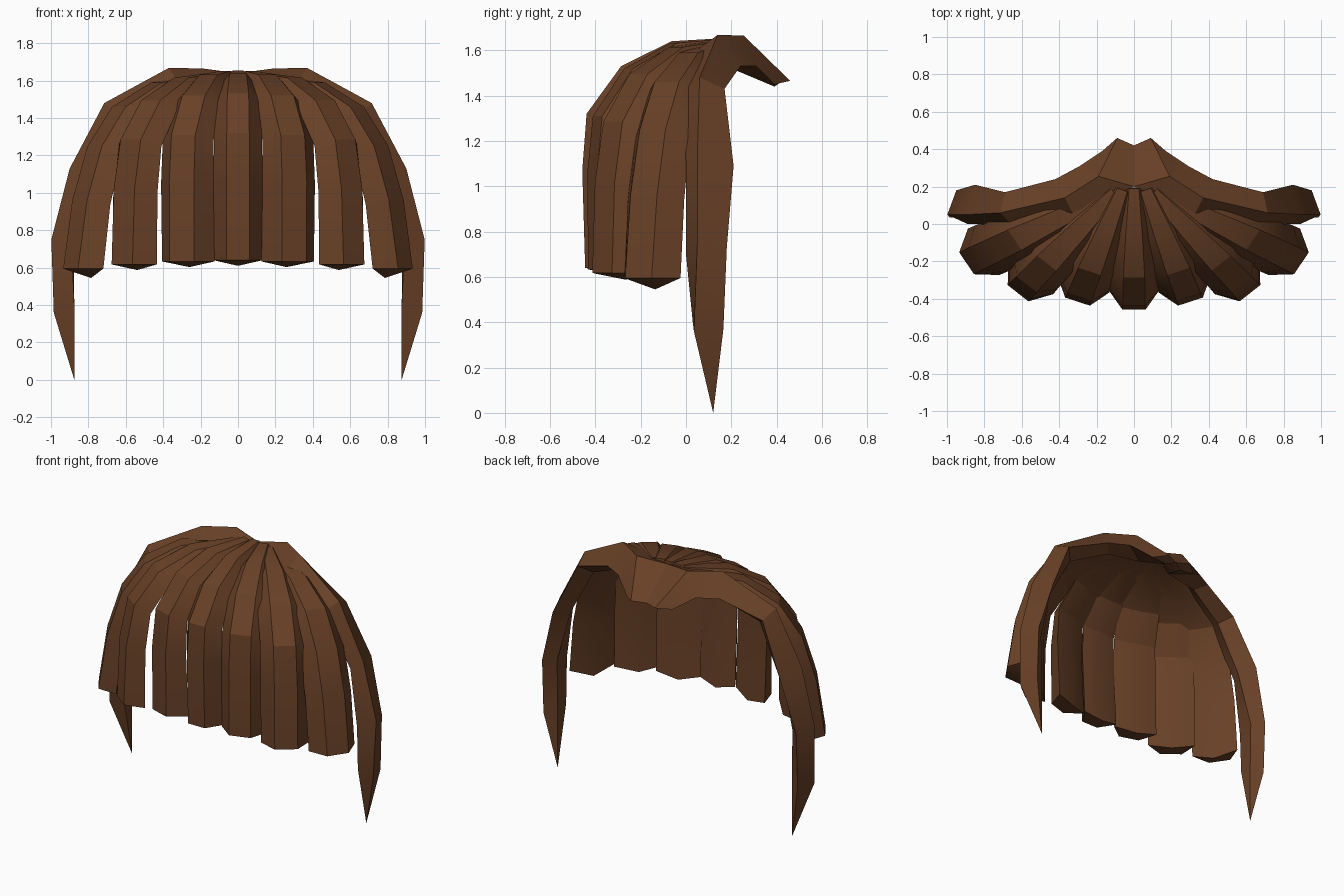
import bpy, bmesh, math
from mathutils import Vector

if "Cube" in bpy.data.objects:
    bpy.data.objects.remove(bpy.data.objects["Cube"])

brown = bpy.data.materials.new("hair brown")
brown.diffuse_color = (0.14, 0.052, 0.02, 1)
brown.use_nodes = True
brown.node_tree.nodes["Principled BSDF"].inputs["Base Color"].default_value = brown.diffuse_color


def loft(name, rings):
    """Skin a list of closed rings; a one-point ring makes a tip."""
    bm = bmesh.new()
    rows = [[bm.verts.new(p) for p in r] for r in rings]
    for a, b in zip(rows, rows[1:]):
        n = len(a)
        for i in range(n):
            j = (i + 1) % n
            if len(b) == 1:
                bm.faces.new((a[i], a[j], b[0]))
            else:
                bm.faces.new((a[i], a[j], b[j], b[i]))
    bm.faces.new(rows[0])
    if len(rows[-1]) > 2:
        # end cap fanned around the low inner point
        e = rows[-1]
        for i in range(1, len(e) - 1):
            bm.faces.new((e[0], e[i], e[i + 1]))
    bmesh.ops.recalc_face_normals(bm, faces=bm.faces)
    me = bpy.data.meshes.new(name)
    bm.to_mesh(me)
    bm.free()
    me.materials.append(brown)
    ob = bpy.data.objects.new(name, me)
    bpy.context.collection.objects.link(ob)
    bpy.ops.object.select_all(action='DESELECT')
    ob.select_set(True)
    bpy.context.view_layer.objects.active = ob
    bpy.ops.object.shade_smooth_by_angle(angle=math.radians(25))


def mix(a, b, t):
    return a + (b - a) * t


# reach and height of the outer ridge, for the middle and the outermost strand
REACH_MID = [0.0, 0.40, 0.75, 0.99, 1.02, 1.0]
REACH_SIDE = [0.08, 0.43, 0.68, 0.84, 0.94, 1.0]
Z_MID = [1.655, 1.64, 1.53, 1.32, 1.07, 0.64]
Z_SIDE = [1.635, 1.59, 1.46, 1.25, 0.96, 0.595]
WIDTH = [0.42, 0.72, 0.92, 0.97, 1.0, 1.0]


def strand(name, t, root, end, facing, half, drop, s):
    f = Vector((math.sin(facing) * s, -math.cos(facing), 0))
    side = Vector((math.cos(facing) * s, math.sin(facing), 0))
    root, end = Vector((root[0] * s, root[1], 0)), Vector((end[0] * s, end[1], 0))
    path = []
    for k in range(6):
        p = root.lerp(end, mix(REACH_MID[k], REACH_SIDE[k], t))
        p.z = mix(Z_MID[k], Z_SIDE[k], t)
        path.append(p)
    rings = []
    for k, p in enumerate(path):
        tan = (path[min(k + 1, 5)] - path[max(k - 1, 0)]).normalized()
        inward = side.cross(tan).normalized()
        # keep the thickness pointing towards the head
        if inward.dot(Vector((0, 0.1, 1.0)) - p) < 0:
            inward = -inward
        if k == 5:
            inward = -f
        w = half * WIDTH[k]
        th = 0.11 * mix(0.5, 1, k / 5)
        low = Vector((0, 0, -drop if k == 5 else 0))
        rings.append([p + inward * th * 1.2 + low,
                      p + inward * th - side * w,
                      p - side * w * 0.47,
                      p + side * w * 0.47,
                      p + inward * th + side * w])
    loft(name, rings)


# fringe strands: blend, root, tip, facing angle, half width, drop
strand("fringe_middle", 0, (0, 0.19), (0, -0.445), 0, 0.132, 0.03, 1)
FRINGE = [
    ("fringe_inner", 0.15, (0.06, 0.19), (0.30, -0.41), 18, 0.147, 0.03),
    ("fringe_outer", 0.5, (0.08, 0.19), (0.62, -0.37), 38, 0.15, 0.03),
    ("fringe_side", 1.0, (0.09, 0.18), (0.895, -0.21), 56, 0.15, 0.05),
]

# long side lock rings: back edge, outer ridge, front edge, inner edge
LOCK = [
    [(0.17, 0.39, 1.45), (0.09, 0.46, 1.465), (0.0, 0.42, 1.46), (0.06, 0.39, 1.44)],
    [(0.29, 0.31, 1.53), (0.19, 0.255, 1.665), (0.0, 0.2, 1.64), (0.12, 0.2, 1.52)],
    [(0.42, 0.24, 1.53), (0.37, 0.14, 1.668), (0.33, 0.06, 1.61), (0.36, 0.17, 1.50)],
    [(0.69, 0.17, 1.43), (0.715, 0.06, 1.48), (0.65, -0.01, 1.42), (0.62, 0.1, 1.38)],
    [(0.85, 0.21, 1.09), (0.90, 0.05, 1.13), (0.84, 0.0, 1.08), (0.79, 0.1, 1.07)],
    [(0.95, 0.18, 0.73), (0.998, 0.05, 0.75), (0.89, 0.0, 0.70), (0.88, 0.12, 0.72)],
    [(0.95, 0.165, 0.37), (0.985, 0.035, 0.36), (0.875, 0.03, 0.4), (0.875, 0.12, 0.4)],
    [(0.875, 0.12, 0.0)],
]

for s, label in ((1, "right"), (-1, "left")):
    for name, t, root, end, deg, half, drop in FRINGE:
        strand(f"{name}_{label}", t, root, end, math.radians(deg), half, drop, s)
    loft(f"side_lock_{label}", [[(x * s, y, z) for x, y, z in r] for r in LOCK])
